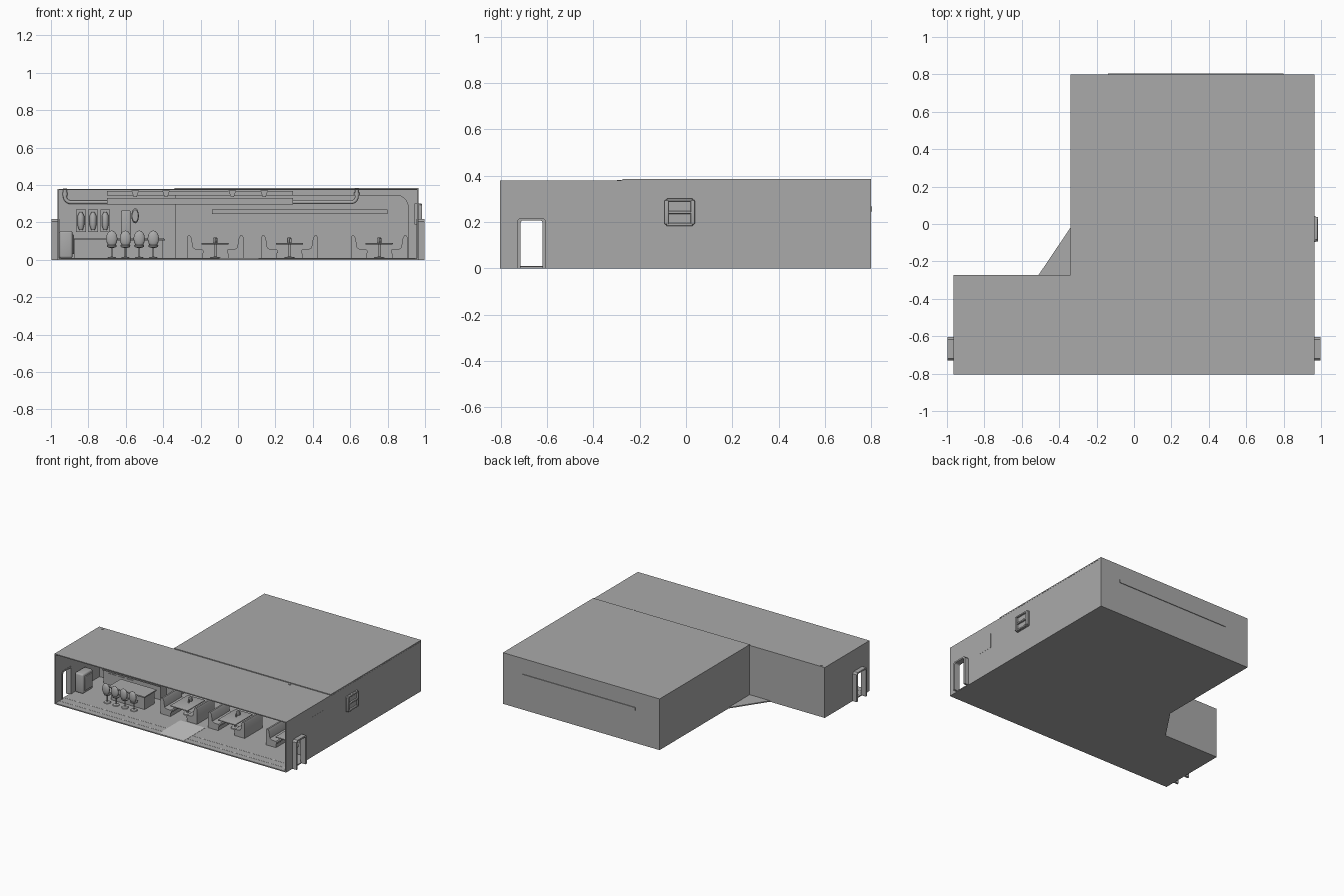
import bpy, bmesh, math
from mathutils import Vector

if "Cube" in bpy.data.objects:
    bpy.data.objects.remove(bpy.data.objects["Cube"])


def mat(name, c):
    m = bpy.data.materials.new(name)
    m.diffuse_color = (c, c, c, 1)
    m.use_nodes = True
    m.node_tree.nodes["Principled BSDF"].inputs["Base Color"].default_value = m.diffuse_color
    return m


GREY = mat("wall grey", 0.40)
LIGHT = mat("light mat grey", 0.60)


def finish(bm, name, m=GREY, smooth=False):
    bmesh.ops.recalc_face_normals(bm, faces=bm.faces)
    me = bpy.data.meshes.new(name)
    bm.to_mesh(me)
    bm.free()
    me.materials.append(m)
    ob = bpy.data.objects.new(name, me)
    bpy.context.collection.objects.link(ob)
    if smooth:
        bpy.context.view_layer.objects.active = ob
        ob.select_set(True)
        bpy.ops.object.shade_smooth_by_angle(angle=math.radians(35))
        ob.select_set(False)
    return ob


def box(name, x, y, z, m=GREY, bevel=0):
    bm = bmesh.new()
    bmesh.ops.create_cube(bm, size=1)
    for v in bm.verts:
        v.co = [(r[0] + r[1]) / 2 + c * (r[1] - r[0]) for r, c in zip((x, y, z), v.co)]
    if bevel:
        bmesh.ops.bevel(bm, geom=bm.edges[:], offset=bevel, segments=3, affect='EDGES', profile=0.5)
    return finish(bm, name, m, bevel > 0)


def prism(name, pts, axis, a, b, m=GREY, smooth=False):
    """Extrude a 2D outline along one axis between a and b."""
    bm = bmesh.new()

    def place(p):
        q = list(p)
        q.insert(axis, a)
        return q
    f = bm.faces.new([bm.verts.new(place(p)) for p in pts])
    ext = bmesh.ops.extrude_face_region(bm, geom=[f])
    d = Vector((0, 0, 0))
    d[axis] = b - a
    bmesh.ops.translate(bm, vec=d, verts=[g for g in ext['geom'] if isinstance(g, bmesh.types.BMVert)])
    return finish(bm, name, m, smooth)


def lathe(name, loc, profile, n=20, scale=(1, 1, 1), axis='Z'):
    """Spin (radius, height) points round an upright or depth axis."""
    bm = bmesh.new()
    vs = [bm.verts.new((r, 0, h)) for r, h in profile]
    es = [bm.edges.new(e) for e in zip(vs, vs[1:])]
    bmesh.ops.spin(bm, geom=vs + es, cent=(0, 0, 0), axis=(0, 0, 1), angle=2 * math.pi, steps=n)
    bmesh.ops.remove_doubles(bm, verts=bm.verts, dist=1e-5)
    for v in bm.verts:
        c = Vector((v.co.x * scale[0], v.co.y * scale[1], v.co.z * scale[2]))
        if axis == 'Y':
            c = Vector((c.x, c.z, c.y))
        v.co = c + Vector(loc)
    return finish(bm, name, GREY, True)


def arc(cx, cz, r, a0, a1, n=8):
    return [(cx + r * math.cos(math.radians(a0 + (a1 - a0) * i / n)),
             cz + r * math.sin(math.radians(a0 + (a1 - a0) * i / n))) for i in range(n + 1)]


def pipe(name, pts, r, cyclic=False):
    cu = bpy.data.curves.new(name, 'CURVE')
    cu.dimensions = '3D'
    cu.bevel_depth = r
    cu.bevel_resolution = 3
    cu.use_fill_caps = True
    s = cu.splines.new('POLY')
    s.points.add(len(pts) - 1)
    s.use_cyclic_u = cyclic
    for p, c in zip(s.points, pts):
        p.co = (*c, 1)
    cu.materials.append(GREY)
    bpy.context.collection.objects.link(bpy.data.objects.new(name, cu))


# floor with cut corner, and the two roof slabs
prism("floor", [(-.965, -.805), (.965, -.805), (.965, .80), (-.34, .80), (-.34, -.02),
                (-.51, -.272), (-.965, -.272)], 2, 0, .008)
box("front_roof", (-.965, .965), (-.805, -.272), (.372, .379))
box("back_roof", (-.34, .965), (-.275, .80), (.376, .385))

# outer walls, the side ones with a doorway
door = [(-.62, 0)] + arc(-.632, .195, .012, 0, 90, 4) + arc(-.703, .195, .012, 90, 180, 4) + [(-.715, 0)]
for name, s, back in (("left_wall", -1, -.272), ("right_wall", 1, .80)):
    prism(name, [(-.805, 0), (-.805, .375), (back, .375), (back, 0)] + door, 0, s * .957, s * .965)
    # door frame standing proud of the wall
    outer = [(-.73, 0), (-.73, .205), (-.718, .218), (-.617, .218), (-.605, .205), (-.605, 0)]
    prism("door_frame", outer + door, 0, s * .955, s * .998)
box("back_wall", (-.34, .965), (.79, .80), (0, .38))
box("inner_left_wall", (-.34, -.332), (-.272, .80), (0, .38))
box("bar_wall", (-.965, -.332), (-.28, -.272), (0, .375))
box("back_skirting", (-.332, .957), (.784, .79), (.008, .02))

# arched header between the front strip and the back room
prism("arch", [(-.332, .345)] + arc(.845, .28, .065, 90, 0) + [(.91, 0), (.957, 0), (.957, .377), (-.332, .377)],
      1, -.275, -.267)

# long light bar through the back wall
box("back_bar", (-.14, .80), (.775, .805), (.245, .268))
box("back_bar_core", (-.13, .79), (.77, .7995), (.251, .262))

# hatch on the right wall
prism("hatch_plate", arc(.03, .29, .012, 0, 90, 4) + arc(-.083, .29, .012, 90, 180, 4)
      + arc(-.083, .193, .012, 180, 270, 4) + arc(.03, .193, .012, 270, 360, 4), 0, .962, .971)
for y in ((-.093, -.075), (.02, .038)):
    box("hatch_side", (.965, .985), y, (.19, .295), bevel=.004)
for z in ((.183, .196), (.235, .248), (.289, .301)):
    box("hatch_rail", (.965, .983), (-.085, .03), z, bevel=.004)
# picture on the inside of the right wall
box("side_picture", (.945, .966), (-.50, -.37), (.19, .30))

# entrance mat and floor lines
box("entrance_mat", (-.10, .11), (-.804, -.545), (.008, .0095), LIGHT)
for y in (-.76, -.70):
    box("floor_line", (-.95, .95), (y, y + .005), (.008, .009), LIGHT)

# ceiling pipe with elbows and the duct hung along it
pipe("ceiling_pipe", [(-.925, -.288, .381)] + [(x, -.288, z) for x, z in arc(-.895, .338, .03, 180, 270)]
     + [(x, -.288, z) for x, z in arc(.605, .338, .03, 270, 360)] + [(.635, -.288, .381)], .010)
for x in (-.925, .635):
    pipe("pipe_collar", [(x, -.288, .345), (x, -.288, .360)], .014)
box("duct_lower", (-.70, .295), (-.35, -.30), (.297, .330))
box("duct_upper", (-.70, .295), (-.335, -.30), (.345, .368))
for x in (-.55, -.385, -.03, .14):
    prism("duct_bracket", [(x - .02, .37), (x + .02, .37), (x + .008, .335), (x - .008, .335)], 1, -.355, -.30)

# bar counter with panels, and back cabinet
box("counter", (-.68, -.40), (-.54, -.42), (.008, .102))
box("counter_top", (-.69, -.39), (-.555, -.41), (.102, .111))
box("back_cabinet", (-.875, -.40), (-.35, -.28), (.008, .108))
box("cabinet_top", (-.88, -.395), (-.36, -.28), (.108, .116))
for x in (-.83, -.755, -.68):
    box("cabinet_door", (x, x + .06), (-.354, -.35), (.03, .095))

# tall dispenser with a round head
box("dispenser", (-.625, -.575), (-.35, -.30), (.116, .265), bevel=.006)
lathe("dispenser_disc", (-.55, -.35, .235), [(0, -.012), (.016, -.012), (.02, 0), (.016, .012), (0, .012)],
      scale=(1, 2, 1), axis='Y')

# three wall dispensers
for x in (-.84, -.775, -.71):
    box("wall_plate", (x - .026, x + .026), (-.29, -.28), (.15, .27))
    lathe("wall_bottle", (x, -.30, .16), [(0, 0), (.010, 0), (.018, .025), (.018, .075), (.008, .095), (0, .095)], 12)

# jukebox beside the left door
box("jukebox", (-.955, -.885), (-.58, -.46), (.008, .155), bevel=.012)
box("jukebox_front", (-.887, -.877), (-.565, -.475), (.03, .135), bevel=.004)

# bar stools with egg shaped backs
for x in (-.675, -.602, -.528, -.453):
    lathe("stool_base", (x, -.59, .008), [(0, 0), (.025, 0), (.022, .005), (.005, .009), (.005, .055),
                                          (.024, .060), (.027, .068), (.022, .075), (0, .075)])
    lathe("stool_back", (x, -.606, .113), [(.0001 + .03 * math.cos(math.radians(a)), .043 * math.sin(math.radians(a)))
                                          for a in range(-90, 91, 15)], scale=(1, .5, 1))

# booths: two facing benches and a table each
for cx in (-.122, .275, .755):
    for s in (-1, 1):
        half = [(.152, .008), (.152, .118), (.146, .129), (.134, .129), (.126, .115), (.118, .065),
                (.105, .057), (.068, .055), (.062, .049), (.062, .038), (.068, .033), (.068, .008)]
        prism("bench", [(cx + s * x, z) for x, z in half], 1, -.53, -.32, smooth=True)
    box("table_top", (cx - .073, cx + .073), (-.53, -.32), (.082, .090), bevel=.003)
    lathe("table_leg", (cx, -.425, .008), [(0, 0), (.03, 0), (.028, .005), (.007, .009), (.007, .075), (0, .075)])
    box("napkin_holder", (cx - .012, cx + .012), (-.40, -.38), (.09, .118), bevel=.003)
    lathe("condiment", (cx + .005, -.42, .09), [(0, 0), (.006, 0), (.006, .018), (.003, .026), (0, .026)], 10)
